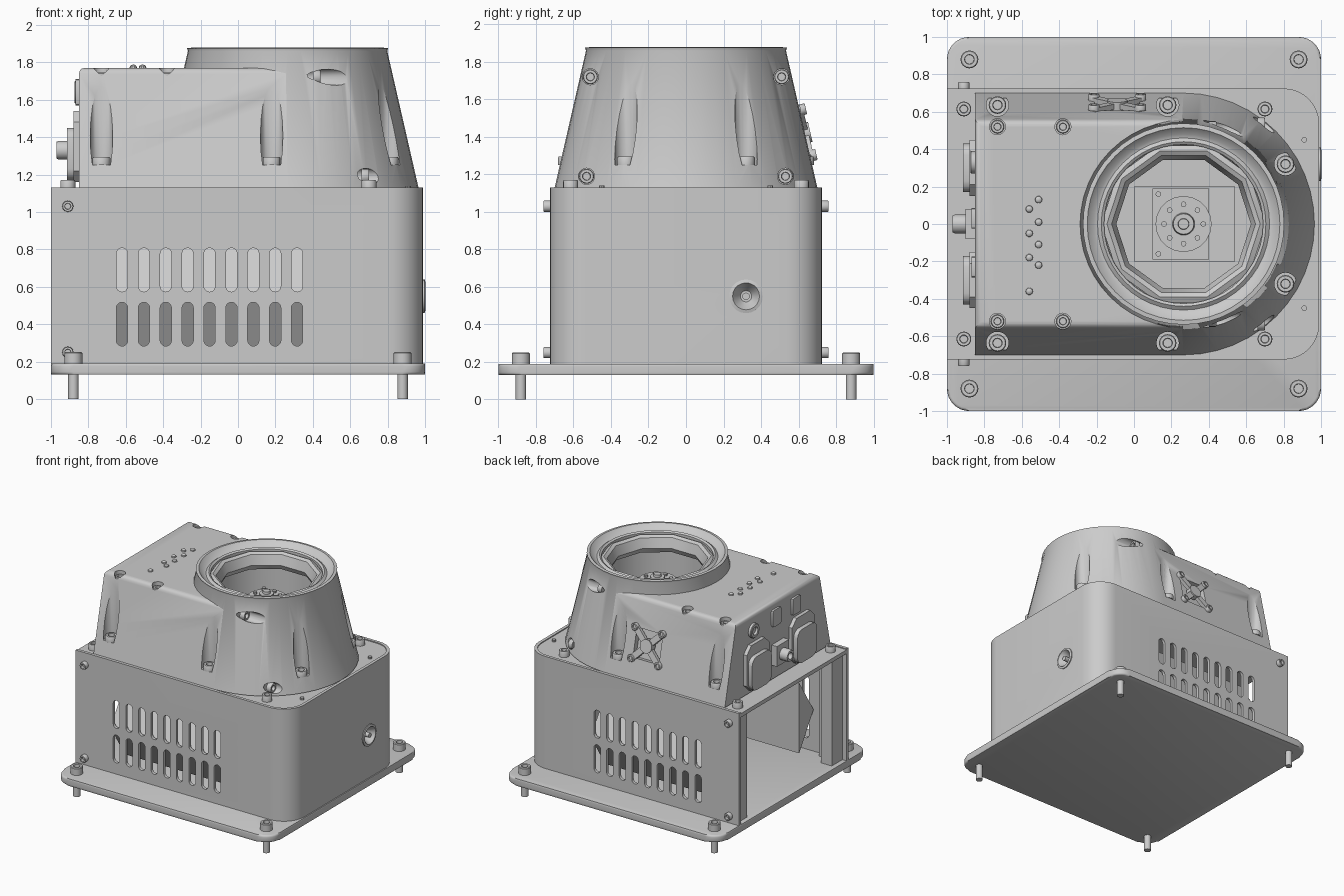
import bpy, bmesh
from math import sin, cos, pi, radians
from mathutils import Vector, Matrix

if "Cube" in bpy.data.objects:
    bpy.data.objects.remove(bpy.data.objects["Cube"])

UP, SIDES = (0, 0, 1), (-1, 1)

def finish(name, bm, matrix=None):
    bmesh.ops.recalc_face_normals(bm, faces=bm.faces)
    if matrix:
        bm.transform(matrix)
    me = bpy.data.meshes.new(name)
    bm.to_mesh(me)
    bm.free()
    ob = bpy.data.objects.new(name, me)
    bpy.context.collection.objects.link(ob)
    return ob

def lathe(name, profile, places, segs=16, matrix=None):
    """Revolve (r, h) points; one copy per (location, direction)."""
    bm = bmesh.new()
    for loc, d in places:
        m = Matrix.Translation(loc) @ Vector(d).to_track_quat('Z', 'Y').to_matrix().to_4x4()
        rings = []
        for r, h in profile:
            n = segs if r else 1
            rings.append([bm.verts.new(m @ Vector((r * cos(2 * pi * i / segs), r * sin(2 * pi * i / segs), h)))
                          for i in range(n)])
        for a, b in zip(rings, rings[1:]):
            for i in range(segs):
                j = (i + 1) % segs
                vs = [a[i % len(a)], a[j % len(a)], b[j % len(b)], b[i % len(b)]]
                bm.faces.new(list(dict.fromkeys(vs)))
    return finish(name, bm, matrix)

def prism(name, outlines, axis, a0, a1, bevel=0, pick=None):
    """Extrude 2D outlines along an axis, optionally bevelling the picked edges."""
    put = {'x': lambda u, v, a: (a, u, v), 'y': lambda u, v, a: (u, a, v), 'z': lambda u, v, a: (u, v, a)}[axis]
    bm = bmesh.new()
    for pts in outlines:
        lo = [bm.verts.new(put(u, v, a0)) for u, v in pts]
        hi = [bm.verts.new(put(u, v, a1)) for u, v in pts]
        bm.faces.new(lo)
        bm.faces.new(hi)
        for i in range(len(pts)):
            j = (i + 1) % len(pts)
            bm.faces.new((lo[i], lo[j], hi[j], hi[i]))
    if bevel:
        es = [e for e in bm.edges if pick(e.verts[0].co, e.verts[1].co)]
        bmesh.ops.bevel(bm, geom=es, offset=bevel, segments=3, profile=0.5, affect='EDGES')
    return finish(name, bm)

def box(name, lo, hi, matrix=None):
    bm = bmesh.new()
    bmesh.ops.create_cube(bm, size=1)
    lo, hi = Vector(lo), Vector(hi)
    bm.transform(Matrix.Translation((lo + hi) / 2) @ Matrix.Diagonal((*(hi - lo), 1)))
    return finish(name, bm, matrix)

def arc(cx, cy, r, a0, a1, n=8):
    return [(cx + r * cos(radians(a0 + (a1 - a0) * i / n)), cy + r * sin(radians(a0 + (a1 - a0) * i / n)))
            for i in range(n + 1)]

def rounded(cx, cy, w, h, r, n=8):
    """Rounded rectangle with half sizes w and h."""
    pts = []
    for k, (sx, sy) in enumerate([(1, 1), (-1, 1), (-1, -1), (1, -1)]):
        pts += arc(cx + sx * (w - r), cy + sy * (h - r), r, 90 * k, 90 * k + 90, n)
    return pts

def cut(targets, cutters):
    for t in targets:
        for c in cutters:
            m = t.modifiers.new('cut', 'BOOLEAN')
            m.operation, m.solver, m.object = 'DIFFERENCE', 'EXACT', c
        bpy.context.view_layer.update()
        ev = t.evaluated_get(bpy.context.evaluated_depsgraph_get())
        me = bpy.data.meshes.new_from_object(ev)
        t.modifiers.clear()
        t.data = me
    for c in cutters:
        bpy.data.objects.remove(c)

def head(r, h):
    """Socket-head screw profile."""
    return [(0, 0), (r, 0), (r, h * .85), (r * .9, h), (r * .55, h), (r * .5, h * .4), (0, h * .4)]

def rod(r, h):
    return [(0, 0), (r, 0), (r, h), (0, h)]

# Base plate and its four corner bolts
prism('base_plate', [rounded(0, 0, 1, 1, .12)], 'z', .13, .19, .015,
      lambda a, b: abs(a.z - b.z) < 1e-4)
lathe('base_bolts', [(0, 0), (.028, 0), (.028, .19), (.048, .19), (.048, .245), (.043, .25),
                     (.026, .25), (.024, .22), (0, .22)],
      [((sx * .88, sy * .88, 0), UP) for sx in SIDES for sy in SIDES])

# Lower case: U-shaped wall, open at the left end
def u_path(t):
    w = .725 - t
    return [(-1, -w)] + arc(.8, -w + .19 - t, .19 - t, -90, 0) + arc(.8, w - .19 + t, .19 - t, 0, 90) + [(-1, w)]
wall = prism('case_wall', [u_path(0) + u_path(.025)[::-1]], 'z', .19, 1.13)
slots = [rounded(-.62 + .117 * i, z, .03, .117, .0299, 5) for i in range(9) for z in (.69, .4)]
cut([wall], [prism('slot_cutter', slots, 'y', -1, 1),
             lathe('port_cutter', rod(.075, .2), [((.9, .32, .55), (1, 0, 0))], 20)])
prism('case_lid', [u_path(.02)], 'z', 1.09, 1.122)

# Angled baffles behind the vents, corner posts
for s in SIDES:
    prism('vent_baffle', [[(s * .69, .545), (s * .5, .84), (s * .5, .25)]], 'x', -.7, .4)
    for x in (-.91, .7):
        box('corner_post', (x - .05, s * .63 - .07, .19), (x + .05, s * .63 + .07, 1.1))
    box('opening_rail', (-.82, s * .68 - .03, .19), (-.78, s * .68 + .03, 1.1))
lathe('case_side_screws', head(.03, .035), [((-.91, s * .725, z), (0, s, 0)) for s in SIDES for z in (.25, 1.03)])
lathe('case_lid_screws', head(.04, .05), [((x, s * .615, 1.12), UP) for x in (-.91, .7) for s in SIDES])
lathe('lid_pins', rod(.015, .02), [((.91, s * .45, 1.12), UP) for s in SIDES], 10)

# Cable port on the right wall
lathe('cable_port', [(.088, .08), (.09, .1), (.072, .105), (.045, .06), (.03, .04), (0, .04)],
      [((.898, .32, .55), (1, 0, 0))], 20)
lathe('cable_pin', rod(.02, .08), [((.92, .32, .55), (1, 0, 0))], 12)

# Upper housing: tapered block merging into a cone
CX = .265
block = prism('housing_block', [[(-.70, 1.13), (.70, 1.13), (.553, 1.77), (-.553, 1.77)]], 'x', -.85, CX, .03,
              lambda a, b: min(a.z, b.z) > 1.7 and min(a.x, b.x) < -.8)
cone = lathe('housing_cone', [(0, 1.13), (.70, 1.13), (.533, 1.86), (.538, 1.875), (.515, 1.878), (.48, 1.84),
                              (.46, 1.835), (.44, 1.85), (.425, 1.84), (.42, 1.2), (0, 1.2)], [((CX, 0, 0), UP)], 48)
pockets = [(x, s * y) for s in SIDES for x, y in ((-.73, .636), (.18, .636), (.81, .32))]
tops = [(x, s * .52) for s in SIDES for x in (-.73, -.38)]
TILT = Matrix(((-1, 0, 0, -.09), (0, -.224, .975, .633), (0, .975, .224, 1.42), (0, 0, 0, 1)))
cut([block, cone], [
    lathe('pocket_cutter', rod(.06, .8), [((x, y, 1.25), UP) for x, y in pockets], 20),
    lathe('top_cutter', rod(.043, .3), [((x, y, 1.715), UP) for x, y in tops], 20),
    lathe('side_cutter', rod(.043, .5), [((x, s * y, z), (1, 0, 0)) for s in SIDES
                                         for x, y, z in ((.37, .51, 1.72), (.62, .53, 1.19))], 20)])
cut([block], [lathe('bore_cutter', rod(.425, .8), [((CX, 0, 1.18), UP)], 48),
              box('grille_cutter', (-.12, -.12, -.045), (.12, .12, .1), TILT)])
lathe('pocket_bolts', head(.047, .045), [((x, y, 1.25), UP) for x, y in pockets])
lathe('top_screws', head(.036, .03), [((x, y, 1.715), UP) for x, y in tops])
lathe('cone_screws', head(.04, .04), [((x, s * y, z), (1, 0, 0)) for s in SIDES
                                      for x, y, z in ((.4, .51, 1.72), (.66, .53, 1.19))])

# Ten-sided funnel ring inside the cone mouth
lathe('mouth_ring', [(.44, 1.82), (.41, 1.835), (.385, 1.82), (.36, 1.74), (.38, 1.7), (.42, 1.7)],
      [((CX, 0, 0), UP)], 10)

# Motor below the mouth
box('motor_bridge', (0, -.2, 1.19), (.54, .2, 1.4))
box('motor_body', (.1, -.19, 1.4), (.4, .19, 1.6))
lathe('motor_flange', [(0, 1.6), (.15, 1.6), (.15, 1.635), (.06, 1.635), (.055, 1.67), (.03, 1.67), (.028, 1.69), (0, 1.69)],
      [((CX, 0, 0), UP)], 20)
lathe('motor_screws', rod(.015, .02),
      [((CX + .105 * cos(k * pi / 4), .105 * sin(k * pi / 4), 1.632), UP) for k in range(8)]
      + [((.13, s * .16, 1.6), UP) for s in SIDES], 10)

# Indicator studs on the housing roof
lathe('roof_studs', [(.02, 0), (.018, .012), (.01, .018), (0, .02)],
      [((x, y, 1.768), UP) for x, y in ((-.56, .08), (-.51, .13), (-.51, .01), (-.56, -.05), (-.51, -.11),
                                        (-.56, -.18), (-.51, -.22), (-.56, -.36))], 10)

# Crossed fan grille on the rear slope
for k in SIDES:
    box('grille_bar', (-.19, -.025, -.01), (.19, .025, .02), TILT @ Matrix.Rotation(k * pi / 4, 4, 'Z'))
lathe('grille_hub', rod(.055, .05), [((0, 0, -.02), UP)], 16, TILT)
lathe('grille_screws', head(.03, .03), [((a * .125, b * .125, .005), UP) for a in SIDES for b in SIDES], 12, TILT)

# Connectors and switches on the left end
for s in SIDES:
    prism('connector_flange', [rounded(s * .3, 1.35, .15, .19, .06, 1)], 'x', -.88, -.84)
    prism('connector_cap', [rounded(s * .3, 1.31, .13, .14, .06, 3)], 'x', -.915, -.87)
box('centre_socket', (-.9, -.08, 1.25), (-.84, .08, 1.42))
lathe('centre_knob', head(.05, .08), [((-.89, 0, 1.33), (-1, 0, 0))])
lathe('round_button', head(.06, .03), [((-.845, .33, 1.64), (-1, 0, 0))])
for y in (.03, -.23):
    prism('switch', [rounded(y, 1.64, .055, .07, .015, 2)], 'x', -.868, -.84)

# Smooth shading with sharp edges kept
bpy.ops.object.select_all(action='SELECT')
bpy.context.view_layer.objects.active = wall
bpy.ops.object.shade_smooth_by_angle(angle=radians(35))
